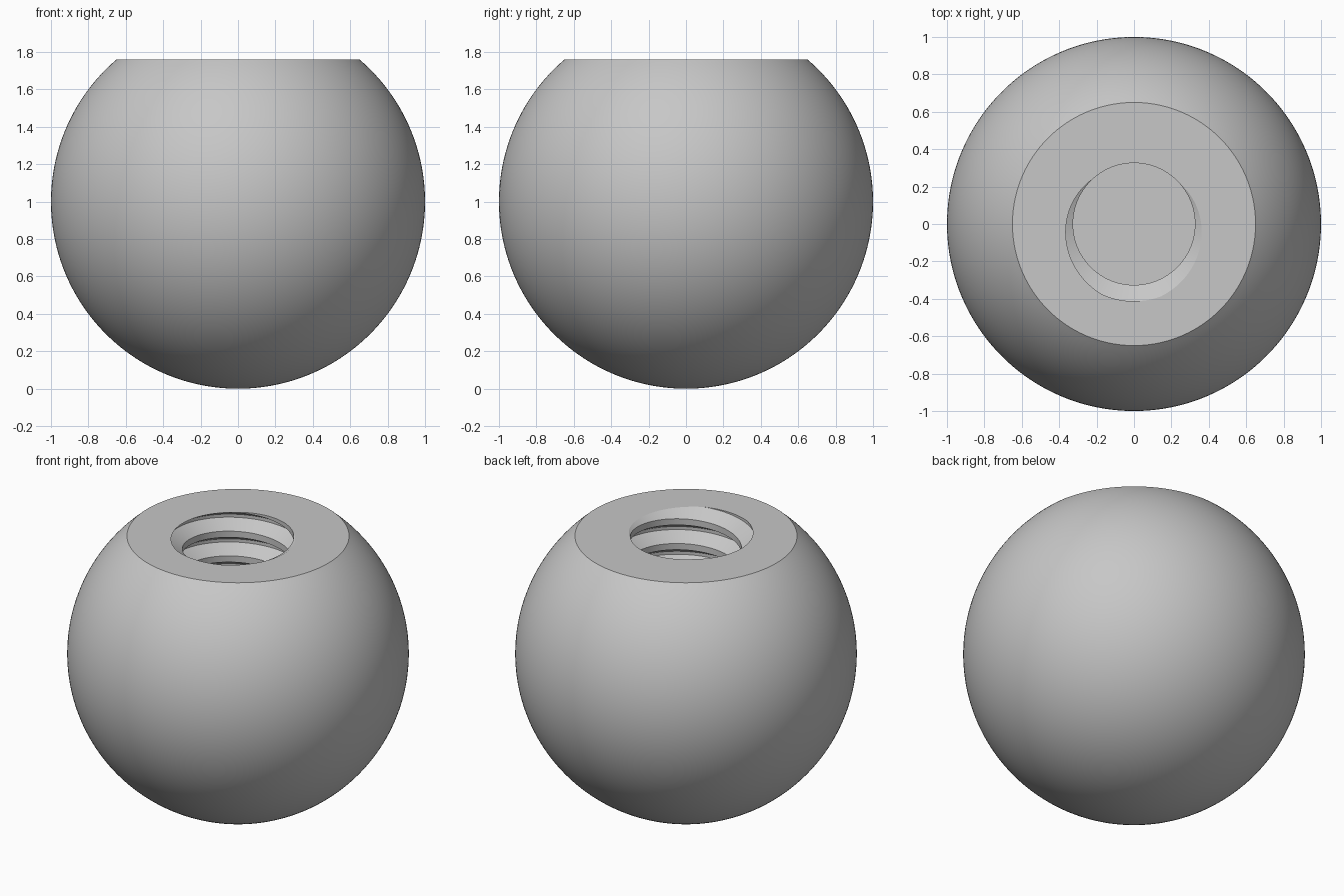
import bpy, bmesh
from math import pi, sin, cos, acos, sqrt, radians, tau

if "Cube" in bpy.data.objects:
    bpy.data.objects.remove(bpy.data.objects["Cube"])

SEGMENTS = 192            # steps around the axis
ARC_STEPS = 72            # steps from the pole to the flat rim
TOP, FLOOR = 1.76, 0.76   # flat top and floor of the hole
PITCH = 0.16
MINOR, MAJOR = 0.326, 0.413
START = radians(268)      # direction where the groove meets the flat top

# One pitch of thread: (fraction of pitch from groove centre, radius)
THREAD = [(0.375, MINOR), (0.0625, MAJOR), (-0.0625, MAJOR), (-0.375, MINOR)]


def thread_radius(z, angle):
    """Radius of the right-handed thread at a height and direction."""
    t = (z - TOP) / PITCH - (angle - START) / tau
    d = abs(t - round(t))
    k = min(max((d - 0.0625) / 0.3125, 0), 1)
    return MAJOR + (MINOR - MAJOR) * k


def section(angle):
    """Radius and height pairs from the bottom pole to the hole's centre."""
    rim = acos(1 - TOP)
    pts = [(sin(rim * i / ARC_STEPS), 1 - cos(rim * i / ARC_STEPS))
           for i in range(ARC_STEPS + 1)]
    pts.append((thread_radius(TOP, angle), TOP))
    turns = int((TOP - FLOOR) / PITCH) + 3
    for turn in range(2, -turns, -1):
        centre = TOP + PITCH * (turn + (angle - START) / tau)
        for offset, _ in THREAD:
            z = min(max(centre + offset * PITCH, FLOOR), TOP)
            pts.append((thread_radius(z, angle), z))
    pts.append((thread_radius(FLOOR, angle), FLOOR))
    pts.append((0, FLOOR))
    return pts


# Ball with flat top and threaded blind hole, swept as one skin
bm = bmesh.new()
columns = []
for s in range(SEGMENTS + 1):
    a = tau * s / SEGMENTS
    columns.append([bm.verts.new((r * cos(a), r * sin(a), z))
                    for r, z in section(a)])
for left, right in zip(columns, columns[1:]):
    for i in range(len(left) - 1):
        bm.faces.new((left[i], right[i], right[i + 1], left[i + 1]))
bmesh.ops.remove_doubles(bm, verts=bm.verts, dist=0.00005)
bmesh.ops.recalc_face_normals(bm, faces=bm.faces)

mesh = bpy.data.meshes.new("threaded_ball_knob")
bm.to_mesh(mesh)
bm.free()
knob = bpy.data.objects.new("threaded_ball_knob", mesh)
bpy.context.collection.objects.link(knob)

# Plain grey finish
grey = bpy.data.materials.new("plain_grey")
grey.use_nodes = True
colour = (0.57, 0.57, 0.57, 1)
grey.diffuse_color = colour
grey.node_tree.nodes["Principled BSDF"].inputs["Base Color"].default_value = colour
mesh.materials.append(grey)

# Smooth ball, crisp rim and thread edges
bpy.ops.object.select_all(action="DESELECT")
knob.select_set(True)
bpy.context.view_layer.objects.active = knob
bpy.ops.object.shade_smooth_by_angle(angle=radians(22))
